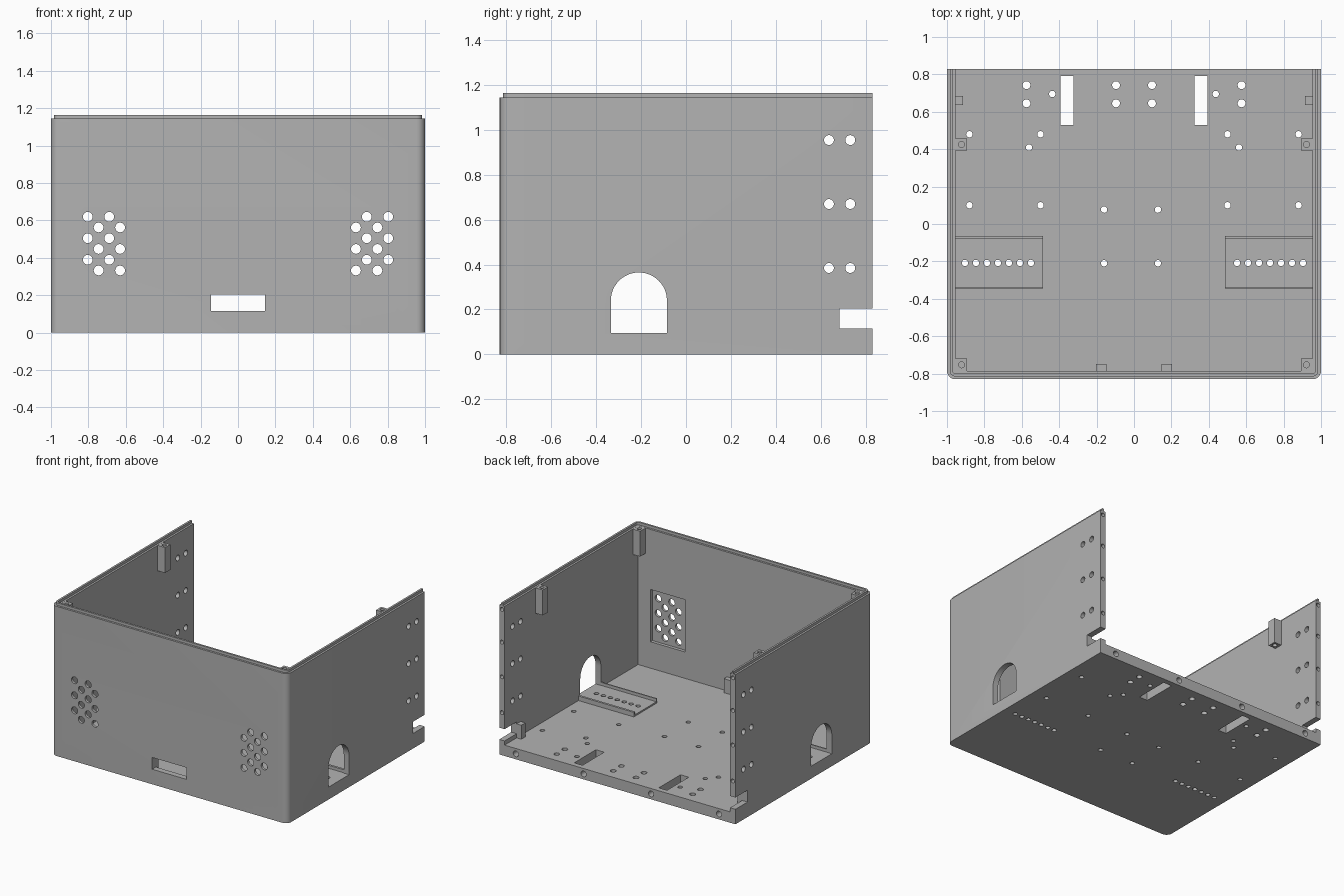
import bpy, bmesh
from math import cos, sin, pi, radians

if "Cube" in bpy.data.objects:
    bpy.data.objects.remove(bpy.data.objects["Cube"], do_unlink=True)

GREY = bpy.data.materials.new("plain grey")
GREY.use_nodes = True
GREY.diffuse_color = (0.45, 0.45, 0.45, 1)
GREY.node_tree.nodes["Principled BSDF"].inputs["Base Color"].default_value = (0.45, 0.45, 0.45, 1)

# Main dimensions
HALF_X, HALF_Y, WALL = 1.0, 0.83, 0.045
FLOOR, SHOULDER, TOP = 0.083, 1.145, 1.165
IN_X, IN_Y = HALF_X - WALL, HALF_Y - WALL


def prism(bm, pts, axis, a, b):
    """Extrude a 2D outline along an axis from a to b."""
    place = {"x": lambda u, v, t: (t, u, v),
             "y": lambda u, v, t: (u, t, v),
             "z": lambda u, v, t: (u, v, t)}[axis]
    low = [bm.verts.new(place(u, v, a)) for u, v in pts]
    high = [bm.verts.new(place(u, v, b)) for u, v in pts]
    bm.faces.new(low[::-1])
    bm.faces.new(high)
    n = len(pts)
    for i in range(n):
        j = (i + 1) % n
        bm.faces.new((low[i], low[j], high[j], high[i]))


def box(bm, x0, x1, y0, y1, z0, z1):
    prism(bm, [(x0, y0), (x1, y0), (x1, y1), (x0, y1)], "z", z0, z1)


def arc(u, v, r, start, end, n):
    return [(u + r * cos(start + (end - start) * i / n),
             v + r * sin(start + (end - start) * i / n)) for i in range(n + 1)]


def hole(bm, u, v, r, axis, a, b):
    prism(bm, arc(u, v, r, 0, 2 * pi, 24)[:-1], axis, a, b)


def outline(inset, back):
    """Plan with rounded front corners, from back right round to back left."""
    x, y, r = HALF_X - inset, HALF_Y - inset, max(0.045 - inset, 0.005)
    return ([(-x, back)] + arc(r - x, r - y, r, pi, 1.5 * pi, 6)
            + arc(x - r, r - y, r, 1.5 * pi, 2 * pi, 6) + [(x, back)])


def finish(name, bm):
    bmesh.ops.recalc_face_normals(bm, faces=bm.faces)
    mesh = bpy.data.meshes.new(name)
    bm.to_mesh(mesh)
    bm.free()
    mesh.materials.append(GREY)
    ob = bpy.data.objects.new(name, mesh)
    bpy.context.collection.objects.link(ob)
    return ob


def cut(ob, bm):
    """Subtract a cutter mesh and bake the result."""
    cutter = finish("cutter", bm)
    cutter.hide_render = True
    mod = ob.modifiers.new("cut", "BOOLEAN")
    mod.operation, mod.solver, mod.object = "DIFFERENCE", "EXACT", cutter
    bpy.context.view_layer.update()
    deps = bpy.context.evaluated_depsgraph_get()
    mesh = bpy.data.meshes.new_from_object(ob.evaluated_get(deps))
    ob.modifiers.clear()
    ob.data = mesh
    bpy.data.objects.remove(cutter, do_unlink=True)


def smooth(ob):
    bpy.ops.object.select_all(action="DESELECT")
    ob.select_set(True)
    bpy.context.view_layer.objects.active = ob
    bpy.ops.object.shade_smooth_by_angle(angle=radians(30))


# Shell: solid block hollowed from the top and back
bm = bmesh.new()
prism(bm, outline(0, HALF_Y), "z", 0, TOP)
shell = finish("case_shell", bm)
bm = bmesh.new()
box(bm, -IN_X, IN_X, -IN_Y, 1, FLOOR, 1.3)
cut(shell, bm)

# Raised lip along the wall tops, and recesses behind the grilles
bm = bmesh.new()
prism(bm, outline(-0.1, 1) + outline(0.015, 1)[::-1], "z", SHOULDER, 1.3)
prism(bm, outline(0.03, 1), "z", SHOULDER, 1.3)
for s in (-1, 1):
    box(bm, s * 0.56, s * 0.85, 0.02 - HALF_Y, -0.7, 0.285, 0.685)
cut(shell, bm)

bm = bmesh.new()
# Grille holes and front slot
for s in (-1, 1):
    for col in range(4):
        for row in range(3):
            z = 0.62 - 0.115 * row - (0.0575 if col % 2 else 0)
            hole(bm, s * (0.803 - 0.0575 * col), z, 0.026, "y", -0.9, -0.7)
box(bm, -0.145, 0.145, -0.9, -0.7, 0.115, 0.205)

# Side arches, side holes and rear notches
prism(bm, [(-0.335, 0.095)] + [(-0.085, 0.095)] + arc(-0.21, 0.24, 0.125, 0, pi, 24),
      "x", -1.1, 1.1)
for z in (0.385, 0.67, 0.955):
    for y in (0.637, 0.732):
        hole(bm, y, z, 0.022, "x", -1.1, 1.1)
box(bm, -1.1, 1.1, 0.685, 0.9, 0.115, 0.205)

# Blind screw holes in the rear edges
for s in (-1, 1):
    for z in (0.325, 0.6, 0.865, 1.115):
        hole(bm, s * (HALF_X - WALL / 2), z, 0.015, "y", 0.77, 0.9)
    for x in (0.286, 0.86):
        hole(bm, s * x, FLOOR / 2, 0.022, "y", 0.74, 0.9)

# Floor holes and cable slots
for s in (-1, 1):
    for x, y in ((0.88, 0.48), (0.5, 0.48), (0.561, 0.409), (0.88, 0.1),
                 (0.5, 0.1), (0.437, 0.695)):
        hole(bm, s * x, y, 0.017, "z", -0.1, 0.2)
    for x in (0.096, 0.575):
        for y in (0.645, 0.742):
            hole(bm, s * x, y, 0.021, "z", -0.1, 0.2)
    box(bm, s * 0.323, s * 0.393, 0.528, 0.79, -0.1, 0.2)
for x in (-0.16, 0.128):
    for y in (0.077, -0.21):
        hole(bm, x, y, 0.017, "z", -0.1, 0.2)


def tray_holes(bm, s):
    for i in range(7):
        hole(bm, s * (0.551 + 0.0588 * i), -0.208, 0.017, "z", -0.1, 0.2)


for s in (-1, 1):
    tray_holes(bm, s)
cut(shell, bm)
smooth(shell)

for side, s in (("right", -1), ("left", 1)):
    # Tray by the arch: drilled plate with two rims
    bm = bmesh.new()
    prism(bm, [(-0.345, FLOOR - 0.01), (-0.063, FLOOR - 0.01), (-0.063, 0.118),
               (-0.08, 0.118), (-0.08, 0.095), (-0.336, 0.095),
               (-0.336, 0.118), (-0.345, 0.118)], "x", s * 0.486, s * (IN_X + 0.003))
    tray = finish(side + "_tray", bm)
    bm = bmesh.new()
    tray_holes(bm, s)
    cut(tray, bm)
    smooth(tray)

    # Lid screw posts
    for place, y0, y1 in (("front", -IN_Y - 0.005, -0.72), ("rear", 0.393, 0.457)):
        bm = bmesh.new()
        box(bm, s * 0.893, s * (IN_X + 0.005), y0, y1, 0.95, SHOULDER - 0.001)
        post = finish(f"{side}_{place}_post", bm)
        bm = bmesh.new()
        hole(bm, s * 0.922, -0.753 if place == "front" else 0.425, 0.016, "z", 0.9, 1.2)
        cut(post, bm)
        smooth(post)

    # Small floor clips beside the notch and the front slot
    bm = bmesh.new()
    box(bm, s * 0.915, s * (IN_X + 0.005), 0.635, 0.684, FLOOR - 0.01, 0.19)
    finish(side + "_wall_clip", bm)
    bm = bmesh.new()
    box(bm, s * 0.148, s * 0.203, -IN_Y - 0.005, -0.748, FLOOR - 0.01, 0.19)
    finish(side + "_front_clip", bm)
